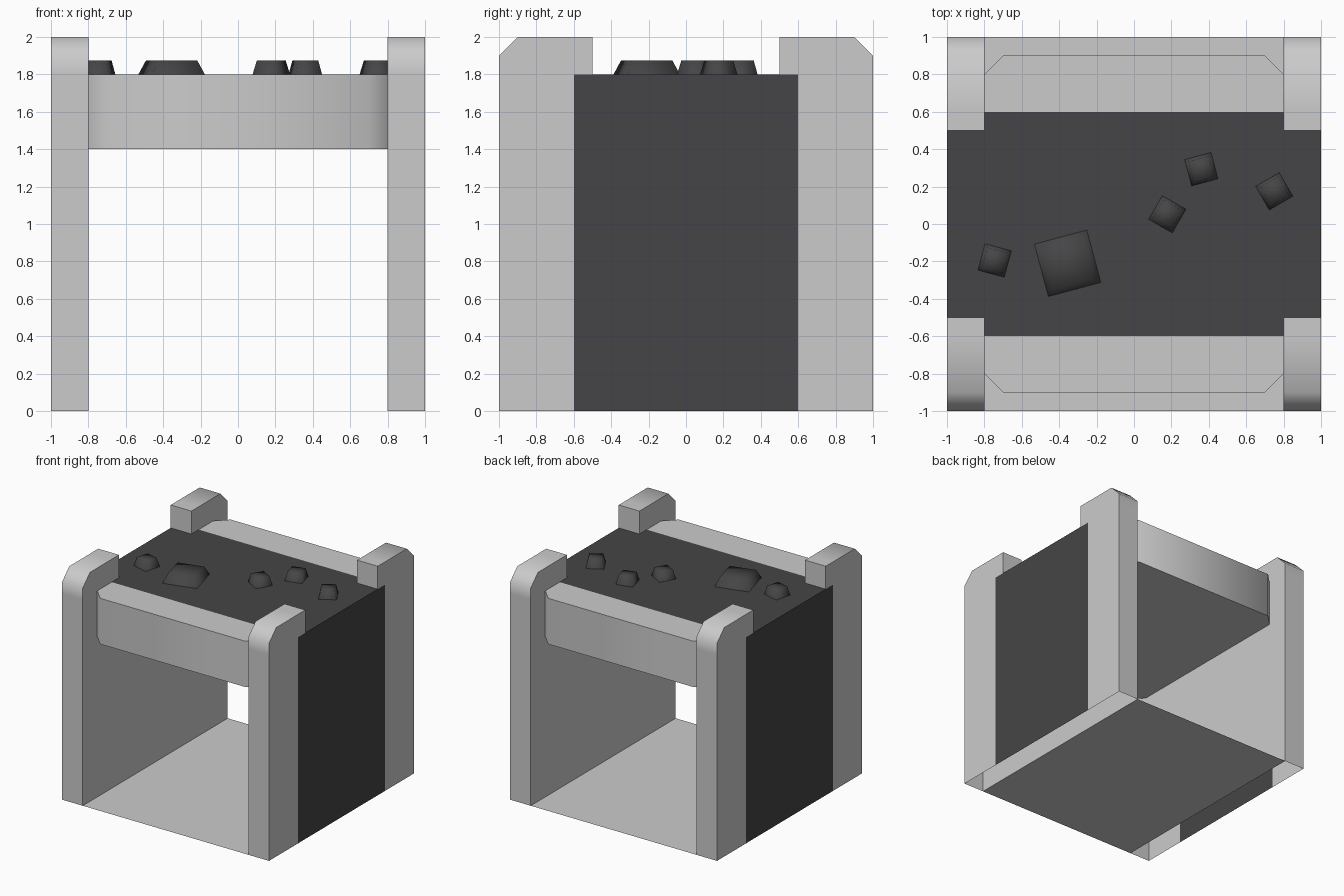
import bpy, bmesh
from math import radians
from mathutils import Matrix, Vector

if "Cube" in bpy.data.objects:
    bpy.data.objects.remove(bpy.data.objects["Cube"])

charcoal = bpy.data.materials.new("charcoal")
charcoal.diffuse_color = (0.06, 0.06, 0.063, 1)
charcoal.use_nodes = True
charcoal.node_tree.nodes["Principled BSDF"].inputs["Base Color"].default_value = charcoal.diffuse_color


def prism(points, offset):
    """Closed prism from a 3D outline swept along offset."""
    bm = bmesh.new()
    face = bm.faces.new([bm.verts.new(p) for p in points])
    new = bmesh.ops.extrude_face_region(bm, geom=[face], use_keep_orig=True)["geom"]
    bmesh.ops.translate(bm, verts=[g for g in new if isinstance(g, bmesh.types.BMVert)], vec=offset)
    bmesh.ops.recalc_face_normals(bm, faces=bm.faces)
    return bm


def cut(bm, co, no):
    bmesh.ops.bisect_plane(bm, geom=bm.verts[:] + bm.edges[:] + bm.faces[:],
                           plane_co=co, plane_no=no)


def drop(bm, test):
    faces = [f for f in bm.faces if test(f)]
    bmesh.ops.delete(bm, geom=faces, context='FACES')


def paint(bm, test):
    for f in bm.faces:
        if test(f.calc_center_median()):
            f.material_index = 1


def finish(bm, name, mats=(None, charcoal), angle=60):
    me = bpy.data.meshes.new(name)
    bm.to_mesh(me)
    bm.free()
    for m in mats:
        me.materials.append(m)
    ob = bpy.data.objects.new(name, me)
    bpy.context.collection.objects.link(ob)
    bpy.ops.object.select_all(action='DESELECT')
    ob.select_set(True)
    bpy.context.view_layer.objects.active = ob
    bpy.ops.object.shade_smooth_by_angle(angle=radians(angle))
    return ob


# Side walls with raised corner posts, open underneath, dark outer panel
half = [(-1, 0), (-1, 1.9), (-0.9, 2), (-0.5, 2), (-0.5, 1.8)]
outline = half + [(-y, z) for y, z in reversed(half)]
bm = prism([(0.8, y, z) for y, z in outline], (0.2, 0, 0))
drop(bm, lambda f: f.normal.z < -0.9)
for y in (-0.6, 0.6):
    cut(bm, (0, y, 0), (0, 1, 0))
cut(bm, (0, 0, 1.8), (0, 0, 1))
paint(bm, lambda c: c.x > 0.85 and abs(c.y) < 0.55 and c.z < 1.81)
walls = finish(bm, "side_walls")
walls.modifiers.new("mirror", 'MIRROR').use_axis[0] = True

# Top slab with chamfered corners, ends open against the walls
corner = [(0.8, 0.8), (0.7, 0.9)]
ring = (corner + [(-x, y) for x, y in reversed(corner)]
        + [(-x, -y) for x, y in corner] + [(x, -y) for x, y in reversed(corner)])
bm = prism([(x, y, 1.4) for x, y in ring], (0, 0, 0.4))
drop(bm, lambda f: abs(f.normal.x) > 0.9)
for y in (-0.6, 0.6):
    cut(bm, (0, y, 0), (0, 1, 0))
paint(bm, lambda c: c.z > 1.79 and abs(c.y) < 0.6)
finish(bm, "top_slab")

# Floor sheet
bm = bmesh.new()
bmesh.ops.create_grid(bm, x_segments=1, y_segments=1, size=1,
                      matrix=Matrix.Diagonal((0.8, 1, 1, 1)))
finish(bm, "floor", mats=())

# Coal lumps: x, y, side length, turn in degrees
lumps = [(-0.355, -0.21, 0.29, 15), (-0.745, -0.195, 0.146, -15),
         (0.178, 0.052, 0.146, -30), (0.36, 0.293, 0.146, 15),
         (0.75, 0.175, 0.146, 30)]
for i, (x, y, side, turn) in enumerate(lumps, 1):
    bm = bmesh.new()
    bmesh.ops.create_cube(bm, size=1)
    for v in bm.verts:
        s = side * (0.77 if v.co.z > 0 else 1)
        v.co = Vector((v.co.x * s, v.co.y * s, 0.075 * (v.co.z + 0.5)))
    drop(bm, lambda f: f.normal.z < -0.9)
    bm.transform(Matrix.Translation((x, y, 1.8)) @ Matrix.Rotation(radians(turn), 4, 'Z'))
    finish(bm, f"coal_lump_{i}", mats=(charcoal,), angle=100)
